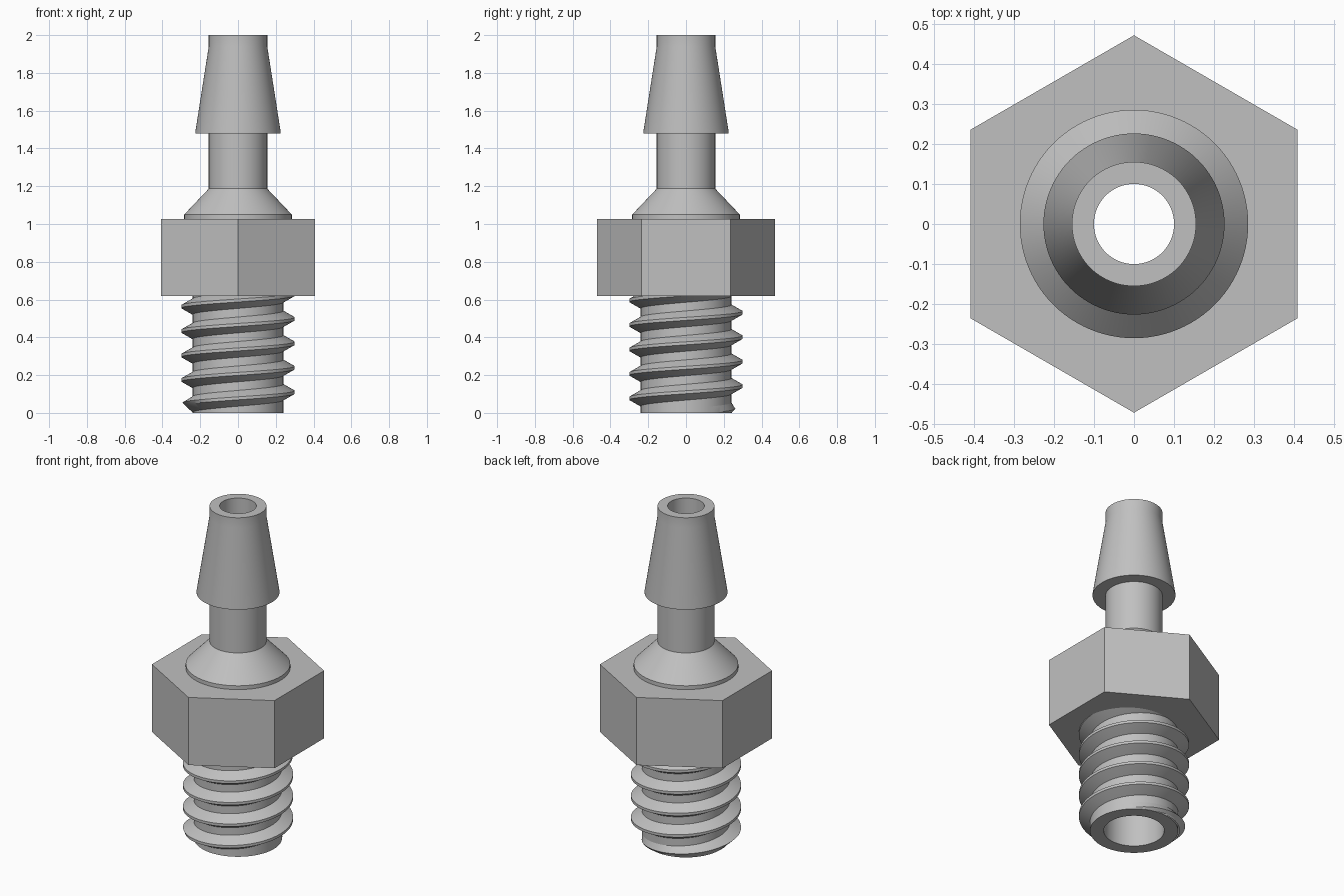
import bpy, bmesh, math
from mathutils import Vector

if "Cube" in bpy.data.objects:
    bpy.data.objects.remove(bpy.data.objects["Cube"], do_unlink=True)

grey = bpy.data.materials.new("light_grey")
grey.use_nodes = True
COLOR = (0.53, 0.53, 0.53, 1)
grey.diffuse_color = COLOR
grey.node_tree.nodes["Principled BSDF"].inputs["Base Color"].default_value = COLOR


def finish(name, bm, smooth=True):
    bmesh.ops.remove_doubles(bm, verts=bm.verts, dist=1e-5)
    bmesh.ops.recalc_face_normals(bm, faces=bm.faces)
    mesh = bpy.data.meshes.new(name)
    bm.to_mesh(mesh)
    bm.free()
    mesh.materials.append(grey)
    obj = bpy.data.objects.new(name, mesh)
    bpy.context.collection.objects.link(obj)
    if smooth:
        bpy.ops.object.select_all(action="DESELECT")
        obj.select_set(True)
        bpy.context.view_layer.objects.active = obj
        bpy.ops.object.shade_smooth_by_angle(angle=math.radians(25))
    return obj


def lathe(name, profile, steps, smooth=True):
    """Revolve a closed (radius, height) outline, starting on the y axis."""
    bm = bmesh.new()
    verts = [bm.verts.new((0, r, z)) for r, z in profile]
    edges = [bm.edges.new((v, verts[i - 1])) for i, v in enumerate(verts)]
    bmesh.ops.spin(bm, geom=verts + edges, cent=(0, 0, 0), axis=(0, 0, 1),
                   angle=math.tau, steps=steps, use_merge=True)
    return finish(name, bm, smooth)


HEX_BOTTOM, HEX_TOP = 0.62, 1.027
CORE, CREST, BORE, TIP_BORE = 0.24, 0.30, 0.165, 0.10

# Hollow stem: threaded core, conical shoulder, neck and hose barb
lathe("barbed_stem", [
    (BORE, 0), (CORE, 0), (CORE, 0.8), (0.285, 0.8), (0.285, 1.05),
    (0.155, 1.187), (0.155, 1.48), (0.226, 1.48), (0.226, 1.487),
    (0.155, 1.94), (0.155, 2), (TIP_BORE, 2), (TIP_BORE, 1.12), (BORE, 1.03),
], 96)

# Hexagonal wrench collar with corners on the y axis
lathe("hex_collar", [(0.2, HEX_BOTTOM), (0.471, HEX_BOTTOM),
                     (0.471, HEX_TOP), (0.2, HEX_TOP)], 6, smooth=False)

# Right-handed helical thread, chamfered at its lower end
PITCH, STEPS = 0.1295, 96
section = [(CORE - 0.01, -0.047), (CORE, -0.042), (CREST, -0.008),
           (CREST, 0.008), (CORE, 0.042), (CORE - 0.01, 0.047)]
bm = bmesh.new()
previous = None
for i in range(-5 * STEPS, 2 * STEPS + 1):
    a = math.tau * i / STEPS
    rise = 0.498 + PITCH * i / STEPS
    row = []
    for r, dz in section:
        z = rise + dz
        r = min(r, CORE + max(z, 0))
        row.append(bm.verts.new((r * math.cos(a), r * math.sin(a), z)))
    if previous:
        for k in range(len(row) - 1):
            bm.faces.new((previous[k], row[k], row[k + 1], previous[k + 1]))
    previous = row
for height, up in ((0, -1), (HEX_BOTTOM + 0.01, 1)):
    bmesh.ops.bisect_plane(bm, geom=bm.verts[:] + bm.edges[:] + bm.faces[:],
                           plane_co=Vector((0, 0, height)),
                           plane_no=Vector((0, 0, up)), clear_outer=True)
finish("screw_thread", bm)
